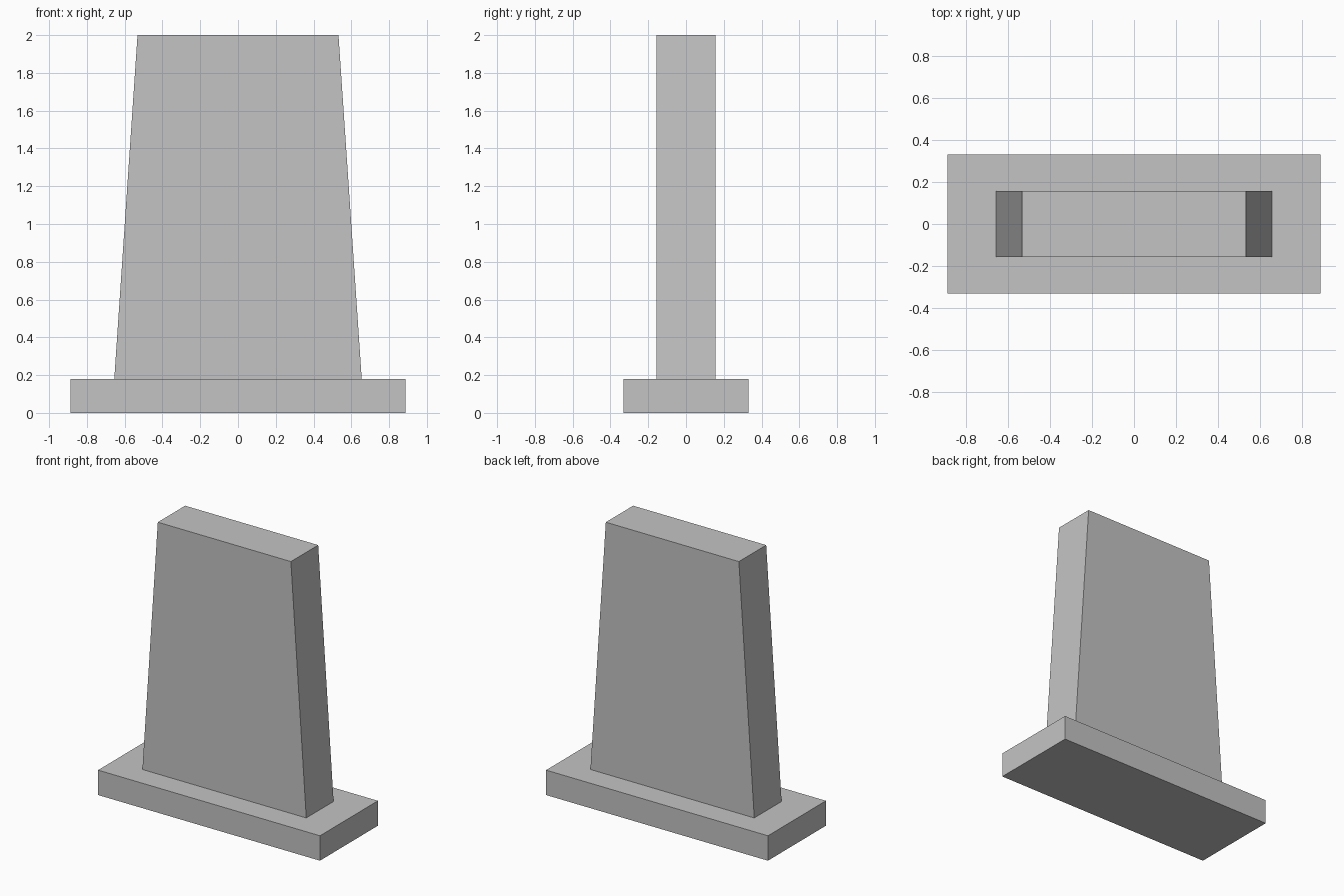
import bpy
import bmesh

if "Cube" in bpy.data.objects:
    bpy.data.objects.remove(bpy.data.objects["Cube"])

grey = bpy.data.materials.new("light grey")
grey.diffuse_color = (0.55, 0.55, 0.55, 1.0)
grey.use_nodes = True
grey.node_tree.nodes["Principled BSDF"].inputs["Base Color"].default_value = grey.diffuse_color


def tapered_box(name, half_x_bottom, half_x_top, half_y, z0, z1):
    """Box whose ends lean in from the bottom width to the top width."""
    bm = bmesh.new()
    bmesh.ops.create_cube(bm, size=2.0)
    for v in bm.verts:
        top = v.co.z > 0
        v.co.x *= half_x_top if top else half_x_bottom
        v.co.y *= half_y
        v.co.z = z1 if top else z0
    mesh = bpy.data.meshes.new(name)
    bm.to_mesh(mesh)
    bm.free()
    mesh.materials.append(grey)
    obj = bpy.data.objects.new(name, mesh)
    bpy.context.collection.objects.link(obj)
    return obj


# Flat rectangular plinth
tapered_box("plinth", 0.887, 0.887, 0.331, 0.0, 0.18)

# Upright slab, narrower at the top
tapered_box("upright_slab", 0.655, 0.532, 0.156, 0.18, 2.0)
